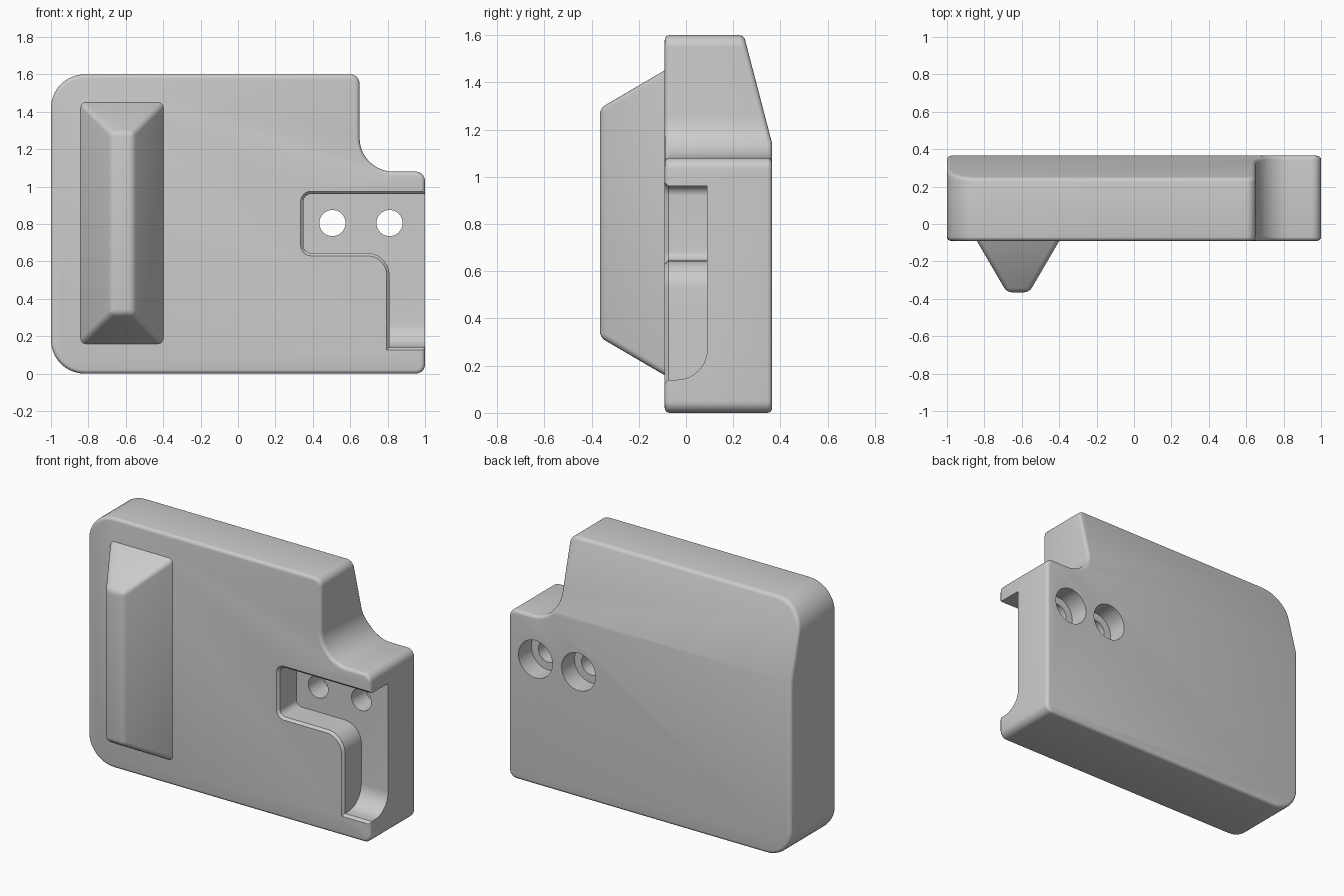
import bpy, bmesh, math
from mathutils import Vector

if "Cube" in bpy.data.objects:
    bpy.data.objects.remove(bpy.data.objects["Cube"], do_unlink=True)

FRONT, BACK, FLOOR = -0.09, 0.365, 0.09

grey = bpy.data.materials.new("matte grey")
grey.use_nodes = True
grey.diffuse_color = (0.6, 0.6, 0.6, 1)
grey.node_tree.nodes["Principled BSDF"].inputs["Base Color"].default_value = (0.6, 0.6, 0.6, 1)


def rounded(corners, steps=10):
    """Outline in x, z with each corner (x, z, radius) replaced by an arc."""
    out = []
    for i, (x, z, r) in enumerate(corners):
        p = Vector((x, z))
        if r == 0:
            out.append(p)
            continue
        a = (Vector(corners[i - 1][:2]) - p).normalized()
        b = (Vector(corners[(i + 1) % len(corners)][:2]) - p).normalized()
        centre = p + (a + b) * r
        for k in range(steps + 1):
            t = math.pi / 2 * k / steps
            out.append(centre - b * r * math.cos(t) - a * r * math.sin(t))
    return out


def loft(name, sections):
    """Solid through matching (y, outline) sections."""
    bm = bmesh.new()
    rings = [[bm.verts.new((p.x, y, p.y)) for p in outline] for y, outline in sections]
    for r, s in zip(rings, rings[1:]):
        for i in range(len(r)):
            bm.faces.new((r[i - 1], r[i], s[i], s[i - 1]))
    bm.faces.new(rings[0])
    bm.faces.new(rings[-1])
    bmesh.ops.recalc_face_normals(bm, faces=bm.faces)
    mesh = bpy.data.meshes.new(name)
    bm.to_mesh(mesh)
    bm.free()
    mesh.materials.append(grey)
    obj = bpy.data.objects.new(name, mesh)
    bpy.context.collection.objects.link(obj)
    return obj


def bevel(obj, width):
    m = obj.modifiers.new("soft edges", "BEVEL")
    m.width, m.segments, m.limit_method, m.angle_limit = width, 4, "ANGLE", math.radians(30)


def cut(obj, cutter):
    m = obj.modifiers.new("cut", "BOOLEAN")
    m.operation, m.solver, m.object = "DIFFERENCE", "EXACT", cutter
    cutter.hide_render = True
    cutter.hide_set(True)


def finish(obj):
    """Apply the modifiers and smooth the rounded areas."""
    bpy.context.view_layer.update()
    graph = bpy.context.evaluated_depsgraph_get()
    mesh = bpy.data.meshes.new_from_object(obj.evaluated_get(graph))
    obj.modifiers.clear()
    obj.data = mesh
    bpy.ops.object.select_all(action="DESELECT")
    obj.select_set(True)
    bpy.context.view_layer.objects.active = obj
    bpy.ops.object.shade_smooth_by_angle(angle=math.radians(32))


# Main block with a stepped right side
outline = rounded([(-1, 0, 0.18), (1, 0, 0.05), (1, 1.08, 0.05),
                   (0.65, 1.08, 0.18), (0.65, 1.6, 0.05), (-1, 1.6, 0.18)])
body = loft("body", [(FRONT, outline), (BACK, outline)])

# Sloped upper back
bm = bmesh.new()
bm.from_mesh(body.data)
cutting = bmesh.ops.bisect_plane(bm, geom=bm.verts[:] + bm.edges[:] + bm.faces[:],
                                 plane_co=(0, BACK, 1.14), plane_no=(0, 0.46, 0.12),
                                 clear_outer=True)
rim = [e for e in cutting["geom_cut"] if isinstance(e, bmesh.types.BMEdge)]
bmesh.ops.holes_fill(bm, edges=rim)
bmesh.ops.recalc_face_normals(bm, faces=bm.faces)
bm.to_mesh(body.data)
bm.free()
bevel(body, 0.025)


# Stepped pocket, open to the right, with a chamfered lip and a curved lower end
def pocket_outline(grow, bottom):
    g = grow
    return rounded([(0.81 - g, bottom - g, 0), (1.1, bottom - g, 0), (1.1, 0.96 + g, 0),
                    (0.35 - g, 0.96 + g, 0.04 + g), (0.35 - g, 0.645 - g, 0.04 + g),
                    (0.81 - g, 0.645 - g, 0.12 - g)])


sections = [(FRONT - 0.01, pocket_outline(0.025, 0.14)), (FRONT + 0.015, pocket_outline(0, 0.14))]
for k in range(11):
    t = math.pi / 2 * k / 10
    sections.append((FLOOR - 0.13 + 0.13 * math.sin(t), pocket_outline(0, 0.27 - 0.13 * math.cos(t))))
cut(body, loft("pocket_cutter", sections))


# Two counterbored screw holes
def disc(x, r):
    return [Vector((x + r * math.cos(a), 0.805 + r * math.sin(a)))
            for a in (math.tau * k / 40 for k in range(40))]


for x in (0.505, 0.81):
    cut(body, loft("hole_cutter", [(0, disc(x, 0.07)), (BACK - 0.13, disc(x, 0.07)),
                                   (BACK - 0.13, disc(x, 0.12)), (BACK + 0.1, disc(x, 0.12))]))
finish(body)


# Tapered grip ridge on the front
def ridge_outline(w, h):
    return rounded([(-0.62 - w, 0.805 - h, 0), (-0.62 + w, 0.805 - h, 0),
                    (-0.62 + w, 0.805 + h, 0), (-0.62 - w, 0.805 + h, 0)])


grip = loft("grip_ridge", [(-0.365, ridge_outline(0.06, 0.485)), (-0.04, ridge_outline(0.25, 0.675))])
bevel(grip, 0.025)
finish(grip)

# Cutters are no longer needed
for obj in list(bpy.data.objects):
    if obj.name.startswith(("pocket_cutter", "hole_cutter")):
        bpy.data.objects.remove(obj, do_unlink=True)
